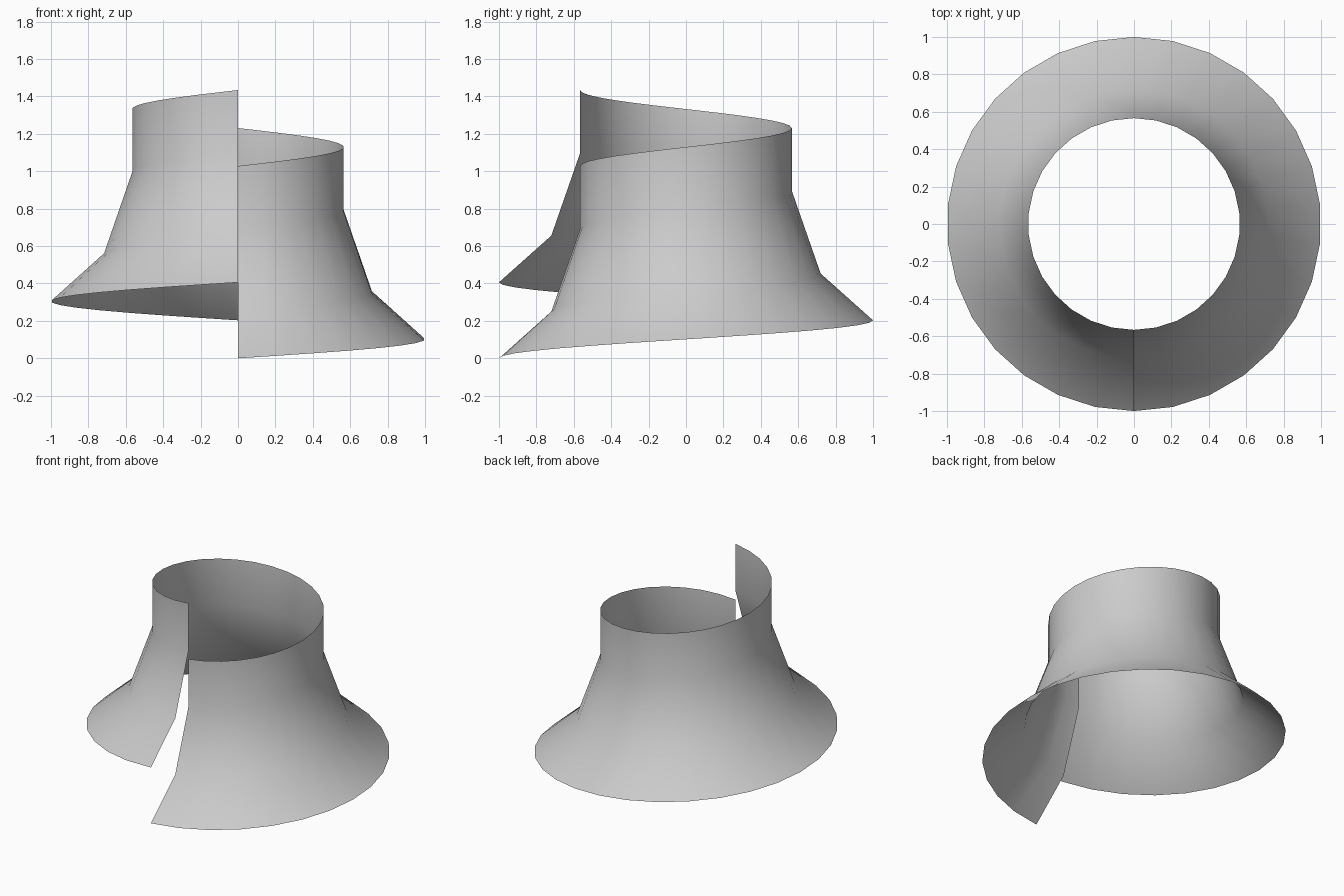
import bpy, bmesh
from math import cos, sin, pi, tau

if "Cube" in bpy.data.objects:
    bpy.data.objects.remove(bpy.data.objects["Cube"])

STEPS = 30
RISE = 0.406
# Flared profile: (radius, height)
PROFILE = [(1.0, 0.0), (0.72, 0.25), (0.566, 0.692), (0.566, 1.028)]

bm = bmesh.new()
# One full helical turn, starting at the front and climbing counter-clockwise
rings = []
for i in range(STEPS + 1):
    t = i / STEPS
    a = -pi / 2 + tau * t
    rings.append([bm.verts.new((r * cos(a), r * sin(a), z + RISE * t)) for r, z in PROFILE])

# Skin between neighbouring profiles
for a, b in zip(rings, rings[1:]):
    for j in range(len(PROFILE) - 1):
        bm.faces.new((a[j], b[j], b[j + 1], a[j + 1])).smooth = True

mesh = bpy.data.meshes.new("spiral_flared_shell")
bm.to_mesh(mesh)
bm.free()
shell = bpy.data.objects.new("spiral_flared_shell", mesh)
bpy.context.collection.objects.link(shell)
